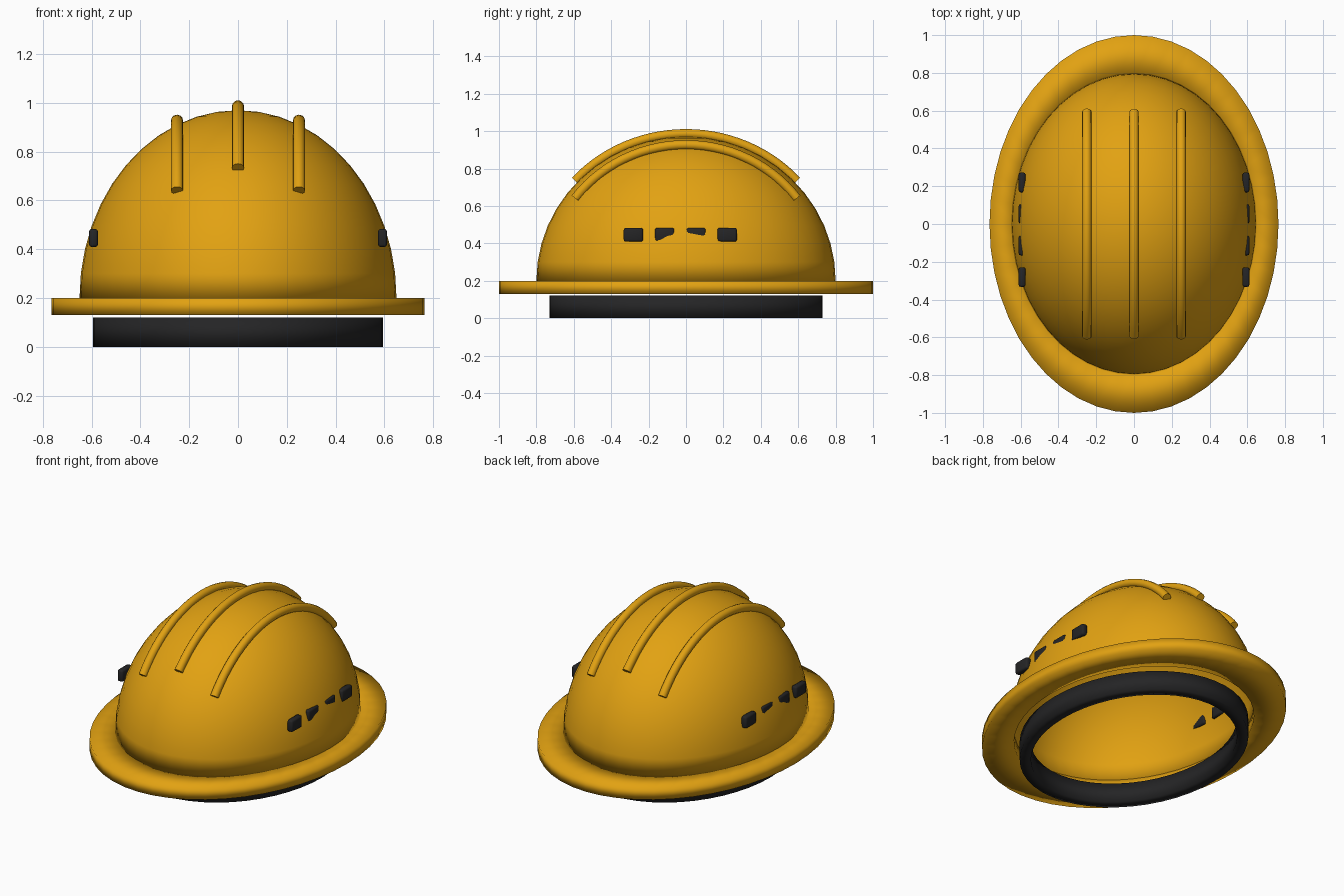
import bpy, bmesh, math

if "Cube" in bpy.data.objects:
    bpy.data.objects.remove(bpy.data.objects["Cube"])

# Colours
def make_mat(name, rgb):
    m = bpy.data.materials.new(name)
    m.diffuse_color = (*rgb, 1)
    m.use_nodes = True
    m.node_tree.nodes["Principled BSDF"].inputs["Base Color"].default_value = m.diffuse_color
    return m

YELLOW = make_mat("safety yellow", (0.76, 0.36, 0.006))
BLACK = make_mat("matte black", (0.018, 0.018, 0.019))

# Dome half-sizes and base height
RX, RY, RZ, BASE = 0.65, 0.80, 0.77, 0.20
SEG = 48


def finish(bm, name, mat):
    bmesh.ops.recalc_face_normals(bm, faces=bm.faces)
    for f in bm.faces:
        f.smooth = True
    me = bpy.data.meshes.new(name)
    bm.to_mesh(me)
    bm.free()
    me.materials.append(mat)
    ob = bpy.data.objects.new(name, me)
    bpy.context.collection.objects.link(ob)
    return ob


def elliptic_lathe(name, profile, mat, closed):
    """Sweep (x radius, y radius, z) points round z; zero radii become poles."""
    bm = bmesh.new()
    rings = []
    for rx, ry, z in profile:
        if rx < 1e-5:
            rings.append([bm.verts.new((0, 0, z))] * SEG)
        else:
            rings.append([bm.verts.new((rx * math.cos(2 * math.pi * i / SEG),
                                        ry * math.sin(2 * math.pi * i / SEG), z))
                          for i in range(SEG)])
    pairs = list(zip(rings, rings[1:]))
    if closed:
        pairs.append((rings[-1], rings[0]))
    for a, b in pairs:
        for i in range(SEG):
            j = (i + 1) % SEG
            quad = list(dict.fromkeys((a[i], a[j], b[j], b[i])))
            bm.faces.new(quad)
    return finish(bm, name, mat)


def ring(name, outer, inner, z0, z1, mat):
    return elliptic_lathe(name, [(*outer, z0), (*outer, z1), (*inner, z1), (*inner, z0)],
                          mat, True)


# Hollow dome: outer surface down to the rim, then inner surface back up
T, N = 0.03, 12
angles = [math.pi / 2 * k / N for k in range(N + 1)]
outer = [(RX * math.sin(a), RY * math.sin(a), BASE + RZ * math.cos(a)) for a in angles]
inner = [((RX - T) * math.sin(a), (RY - T) * math.sin(a), BASE + (RZ - T) * math.cos(a))
         for a in reversed(angles)]
elliptic_lathe("dome_shell", outer + inner, YELLOW, False)

# Brim and inner head band
ring("brim", (0.765, 1.0), (0.62, 0.77), 0.13, 0.20, YELLOW)
ring("head_band", (0.595, 0.73), (0.53, 0.665), 0.0, 0.12, BLACK)


# Raised ribs: round tubes following the dome from front to back
def rib(name, x, r=0.025, steps=28, sides=12, half=0.592):
    bm = bmesh.new()
    k = math.sqrt(1 - (x / RX) ** 2)
    ry, rz = RY * k, RZ * k
    a_end = math.asin(half / ry)
    loops = []
    for s in range(steps + 1):
        a = -a_end + 2 * a_end * s / steps
        y, z = ry * math.sin(a), BASE + rz * math.cos(a) + 0.016
        ny, nz = math.sin(a) / ry, math.cos(a) / rz
        n = math.hypot(ny, nz)
        ny, nz = ny / n, nz / n
        loop = []
        for i in range(sides):
            t = 2 * math.pi * i / sides
            u, v = r * math.cos(t), r * math.sin(t)
            loop.append(bm.verts.new((x + u, y + v * ny, z + v * nz)))
        loops.append(loop)
    for a, b in zip(loops, loops[1:]):
        for i in range(sides):
            j = (i + 1) % sides
            bm.faces.new((a[i], a[j], b[j], b[i]))
    caps = [bm.faces.new(loops[0]), bm.faces.new(loops[-1])]
    for e in {e for f in caps for e in f.edges}:
        e.smooth = False
    finish(bm, name, YELLOW)


for label, x in (("left", -0.25), ("middle", 0.0), ("right", 0.25)):
    rib("rib_" + label, x)

# Side vents: rounded blocks in a row, partly sunk in the dome
for side, label in ((-1, "left"), (1, "right")):
    for i in range(4):
        bm = bmesh.new()
        bmesh.ops.create_cube(bm, size=1)
        for v in bm.verts:
            v.co.x = v.co.x * 0.037 + side * 0.5925
            v.co.y = v.co.y * 0.104 - 0.281 + i * 0.167
            v.co.z = v.co.z * 0.074 + 0.446
        bmesh.ops.bevel(bm, geom=bm.edges[:], offset=0.011, segments=2,
                        profile=0.5, affect='EDGES')
        finish(bm, f"vent_{label}_{i + 1}", BLACK)
